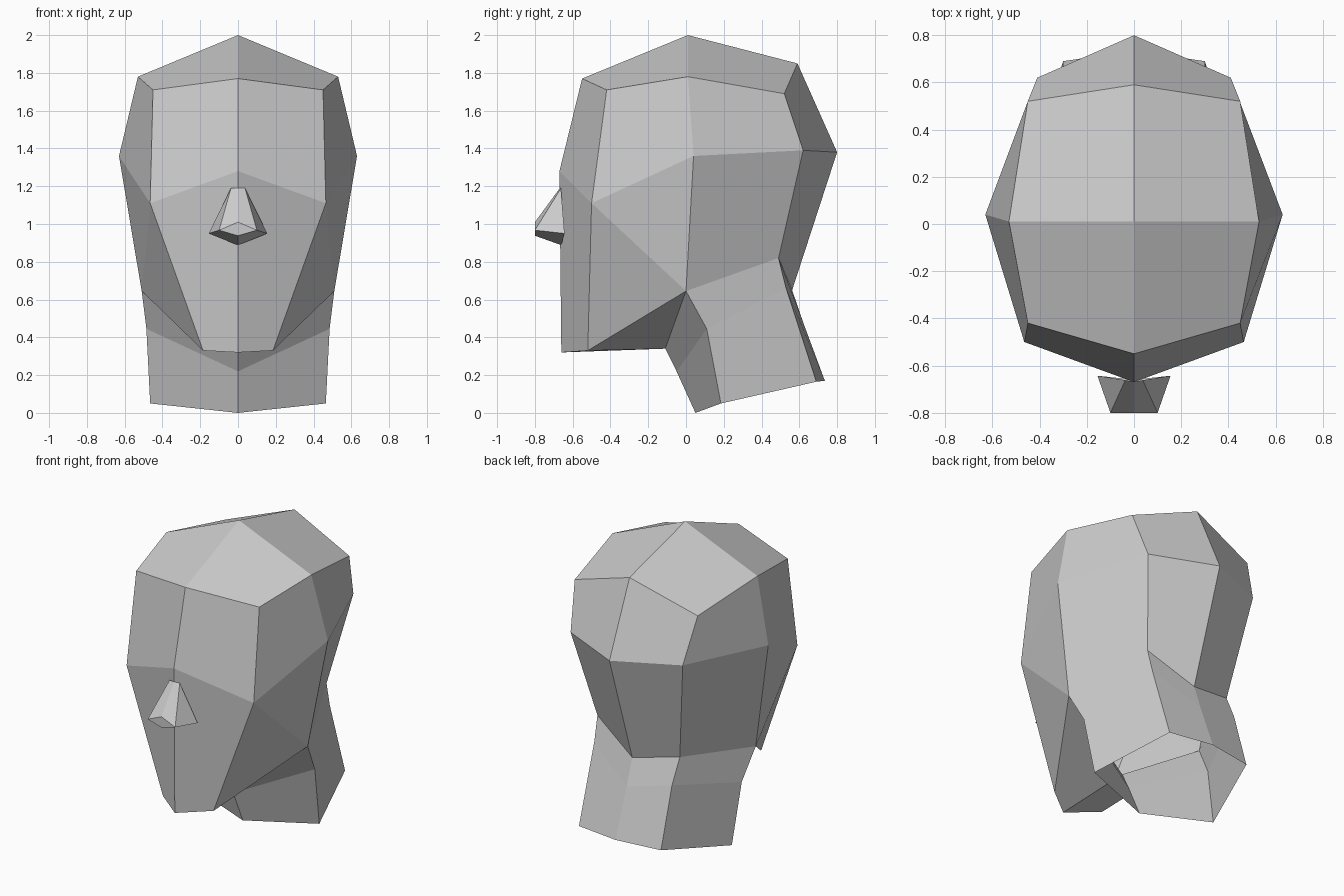
import bpy, bmesh

if "Cube" in bpy.data.objects:
    bpy.data.objects.remove(bpy.data.objects["Cube"])

grey = bpy.data.materials.new("clay_grey")
grey.diffuse_color = (0.6, 0.6, 0.6, 1)
grey.use_nodes = True
grey.node_tree.nodes["Principled BSDF"].inputs["Base Color"].default_value = grey.diffuse_color


def build(name, mid, side, faces, tweak=None):
    """Make a mesh from centreline points, +x points and half-faces, mirrored in x."""
    bm = bmesh.new()
    verts = {k: bm.verts.new((0, *p)) for k, p in mid.items()}
    pairs = {}
    for k, p in side.items():
        q = (tweak or {}).get(k, p)
        pairs[k] = (bm.verts.new(p), bm.verts.new((-q[0], q[1], q[2])))
    for s in (0, 1):
        for f in faces:
            loop = [verts[k] if k in verts else pairs[k][s] for k in f.split()]
            bm.faces.new(loop if s == 0 else loop[::-1])
    bmesh.ops.recalc_face_normals(bm, faces=bm.faces)
    me = bpy.data.meshes.new(name)
    bm.to_mesh(me)
    bm.free()
    me.materials.append(grey)
    ob = bpy.data.objects.new(name, me)
    bpy.context.collection.objects.link(ob)
    return ob


# Head and neck: centreline profile (y, z)
mid = {
    "chin": (-0.66, 0.32), "brow": (-0.67, 1.28), "hairline": (-0.55, 1.77),
    "crown": (0.01, 2.0), "back_top": (0.59, 1.85), "back": (0.80, 1.38),
    "nape": (0.562, 0.65), "neck_back": (0.62, 0.48), "base_back": (0.735, 0.17),
    "throat": (-0.11, 0.34), "neck_front": (-0.05, 0.22), "base_front": (0.05, 0.0),
}
# Side points (x, y, z)
side = {
    "chin_s": (0.185, -0.52, 0.33), "brow_s": (0.465, -0.50, 1.11),
    "hair_s": (0.45, -0.42, 1.71), "crown_s": (0.53, 0.01, 1.78),
    "top_s": (0.45, 0.52, 1.69), "back_s": (0.41, 0.62, 1.39),
    "temple": (0.63, 0.04, 1.36), "jaw": (0.51, 0.0, 0.645),
    "nape_s": (0.305, 0.49, 0.82), "neck_s": (0.485, 0.11, 0.445),
    "neckback_s": (0.30, 0.53, 0.66), "base_s": (0.465, 0.185, 0.05),
    "baseback_s": (0.30, 0.69, 0.165),
}
# The nape sits slightly lower on the left
left = {"nape_s": (0.305, 0.50, 0.71), "neckback_s": (0.30, 0.575, 0.55)}
build("head", mid, side, [
    # face
    "chin chin_s brow_s brow", "brow brow_s hair_s hairline",
    # top and back of skull
    "hairline hair_s crown_s crown", "crown crown_s top_s back_top",
    "back_top top_s back_s back", "back back_s nape_s nape",
    # sides and jaw
    "hair_s brow_s temple crown_s", "crown_s temple back_s top_s",
    "temple jaw nape_s back_s", "brow_s jaw temple",
    "brow_s chin_s jaw", "chin_s chin throat jaw",
    # neck, open at the base
    "throat neck_front neck_s jaw", "neck_front base_front base_s neck_s",
    "jaw neck_s neckback_s nape_s", "nape_s neckback_s neck_back nape",
    "neck_s base_s baseback_s neckback_s",
    "neckback_s baseback_s base_back neck_back",
], left)

# Nose wedge
build("nose", {
    "bridge": (-0.668, 1.19), "tip": (-0.80, 1.01),
    "under": (-0.80, 0.938), "lip": (-0.66, 0.888),
}, {
    "bridge_s": (0.037, -0.662, 1.19), "tip_s": (0.10, -0.80, 0.967),
    "nostril": (0.155, -0.643, 0.95),
}, [
    "bridge bridge_s tip_s tip", "bridge_s nostril tip_s",
    "tip tip_s under", "under tip_s nostril lip",
])
